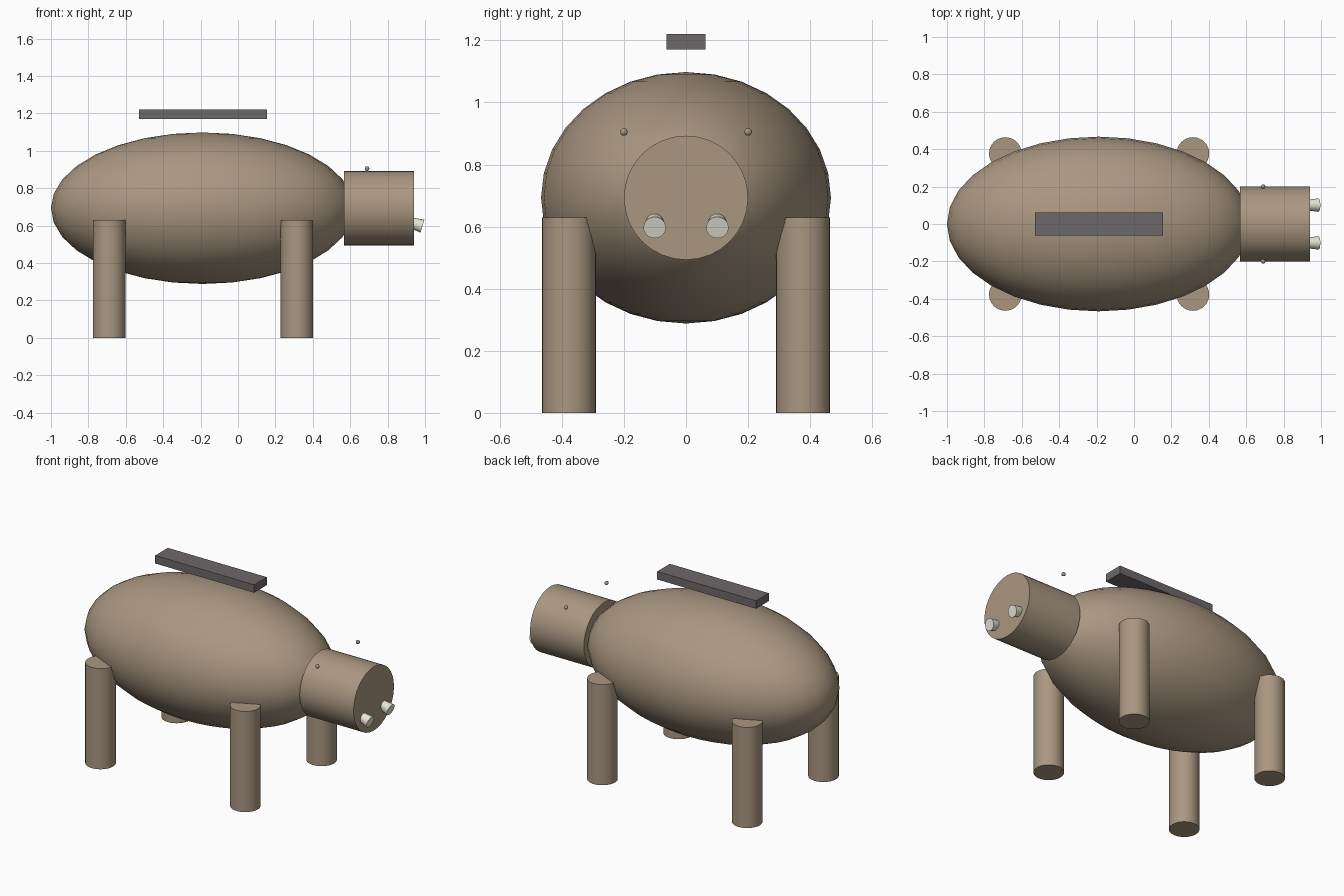
import bpy
import math
from mathutils import Vector

default = bpy.data.objects.get("Cube")
if default:
    bpy.data.objects.remove(default, do_unlink=True)


def make_material(name, rgb):
    mat = bpy.data.materials.new(name)
    mat.use_nodes = True
    mat.diffuse_color = (*rgb, 1)
    mat.node_tree.nodes["Principled BSDF"].inputs["Base Color"].default_value = (*rgb, 1)
    return mat


hide = make_material("tan hide", (0.40, 0.31, 0.22))
slate = make_material("dark grey", (0.155, 0.14, 0.145))
ivory = make_material("ivory", (0.80, 0.78, 0.68))


def finish(name, mat, smooth=True):
    obj = bpy.context.object
    obj.name = name
    obj.data.materials.append(mat)
    bpy.ops.object.transform_apply(location=False, rotation=True, scale=True)
    if smooth:
        bpy.ops.object.shade_smooth_by_angle(angle=math.radians(35))
    return obj


def tube(name, mat, start, end, r1, r2):
    """Straight or tapered round bar between two points."""
    start, end = Vector(start), Vector(end)
    axis = end - start
    bpy.ops.mesh.primitive_cone_add(vertices=32, radius1=r1, radius2=r2, depth=axis.length,
                                    location=(start + end) / 2,
                                    rotation=axis.to_track_quat("Z", "Y").to_euler())
    return finish(name, mat)


def ball(name, mat, centre, radii):
    bpy.ops.mesh.primitive_uv_sphere_add(segments=32, ring_count=16, radius=1, location=centre)
    bpy.context.object.scale = radii
    return finish(name, mat)


# Body and head
ball("body", hide, (-0.19, 0, 0.693), (0.81, 0.467, 0.405))
tube("head", hide, (0.567, 0, 0.693), (0.94, 0, 0.693), 0.2, 0.2)

# Plate hovering above the back
bpy.ops.mesh.primitive_cube_add(size=1, location=(-0.187, 0, 1.195))
bpy.context.object.scale = (0.685, 0.125, 0.05)
finish("back_plate", slate, smooth=False)

# Paired parts on both sides
for side, s in (("left", 1), ("right", -1)):
    for end, x in (("front", 0.315), ("rear", -0.688)):
        tube(f"{end}_leg_{side}", hide, (x, s * 0.377, 0), (x, s * 0.377, 0.63), 0.087, 0.087)
    ball(f"eye_{side}", hide, (0.69, s * 0.2, 0.905), (0.012, 0.012, 0.012))
    # Flared tusk, tilted downward out of the snout
    tube(f"tusk_{side}", ivory, (0.861, s * 0.101, 0.635), (0.986, s * 0.101, 0.597), 0.02, 0.036)
